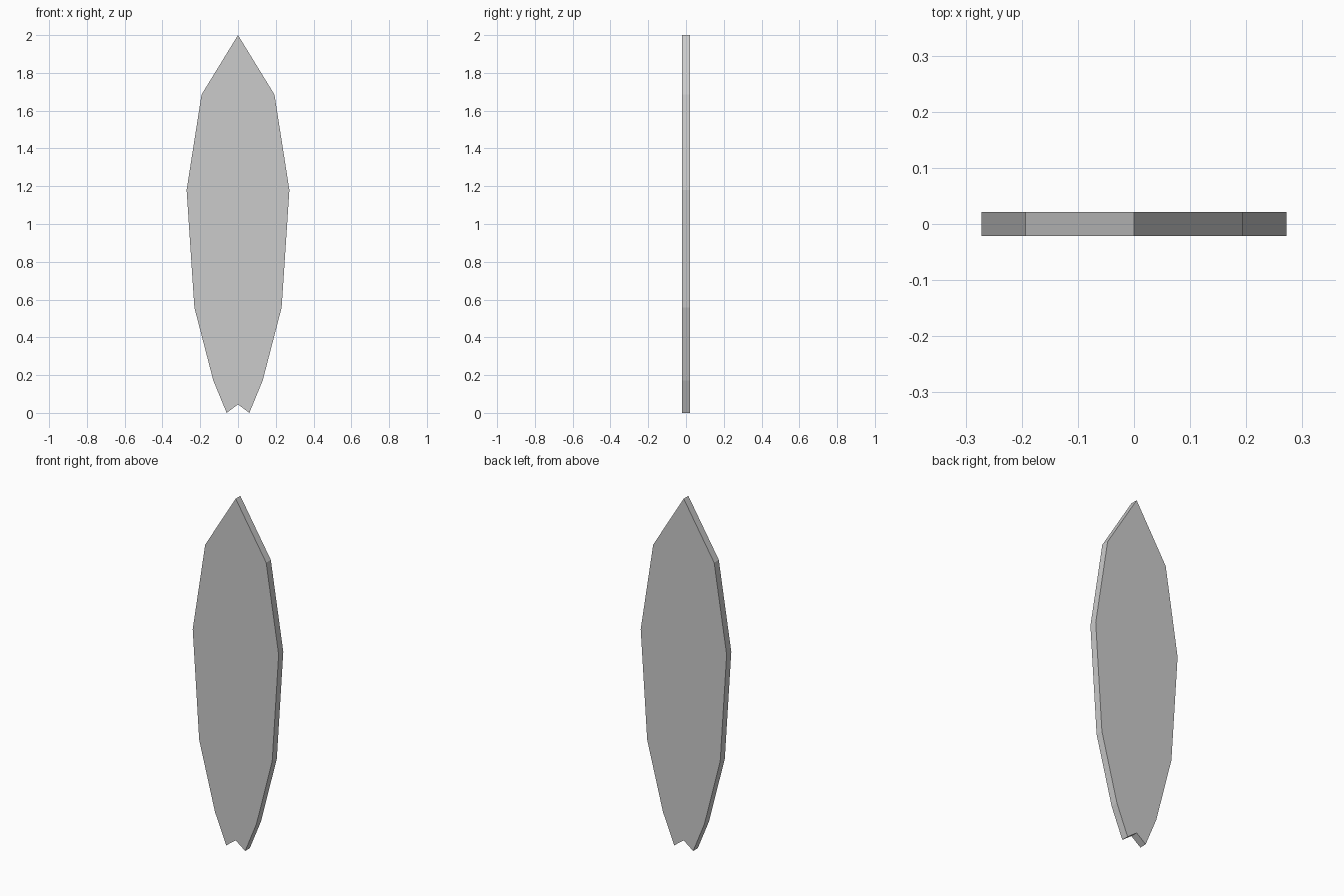
import bpy, bmesh

if "Cube" in bpy.data.objects:
    bpy.data.objects.remove(bpy.data.objects["Cube"])

HALF_THICKNESS = 0.021

# Right half of the outline (x, z), nose down to tail
right = [(0.193, 1.685), (0.272, 1.18), (0.231, 0.558), (0.131, 0.172), (0.06, 0.0)]
nose, notch = (0, 2.0), (0, 0.045)
outline = [nose] + right + [notch] + [(-x, z) for x, z in reversed(right)]

# Flat board: outline face extruded through its thickness
bm = bmesh.new()
face = bm.faces.new([bm.verts.new((x, -HALF_THICKNESS, z)) for x, z in outline])
extruded = bmesh.ops.extrude_face_region(bm, geom=[face], use_keep_orig=True)
verts = [g for g in extruded["geom"] if isinstance(g, bmesh.types.BMVert)]
bmesh.ops.translate(bm, verts=verts, vec=(0, 2 * HALF_THICKNESS, 0))
bmesh.ops.recalc_face_normals(bm, faces=bm.faces[:])

mesh = bpy.data.meshes.new("surfboard")
bm.to_mesh(mesh)
bm.free()
board = bpy.data.objects.new("surfboard", mesh)
bpy.context.collection.objects.link(board)
